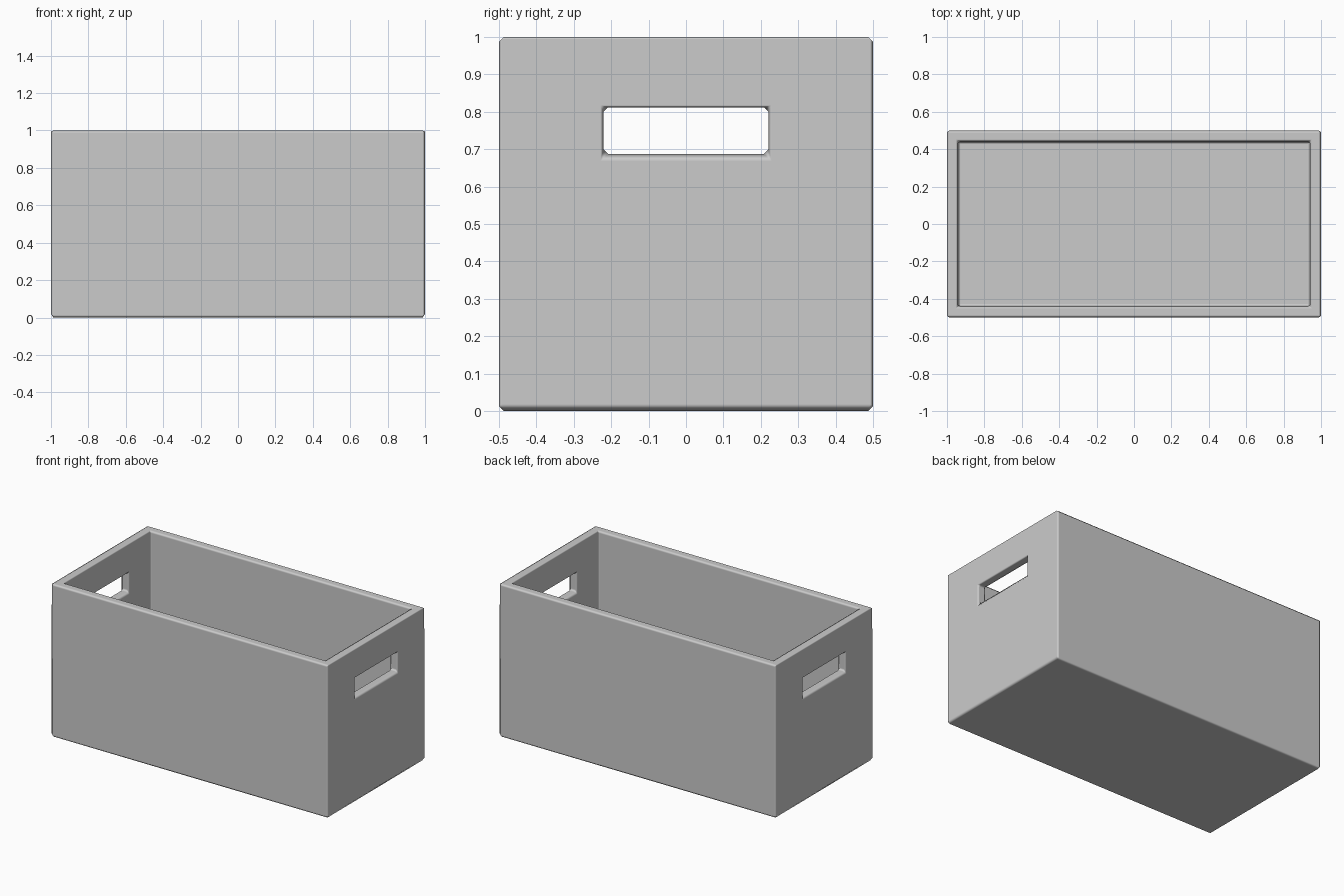
import bpy, bmesh, math
from mathutils import Vector

if "Cube" in bpy.data.objects:
    bpy.data.objects.remove(bpy.data.objects["Cube"])

WALL = 0.06
bm = bmesh.new()

# outer block, 2 x 1 x 1, standing on z = 0
bmesh.ops.create_cube(bm, size=1)
for v in bm.verts:
    v.co = Vector((v.co.x * 2, v.co.y, v.co.z + 0.5))

# hollow: inset the top, then push it down to the floor
bm.normal_update()
top = next(f for f in bm.faces if f.normal.z > 0.9)
bmesh.ops.inset_individual(bm, faces=[top], thickness=WALL, use_even_offset=True)
bm.normal_update()
new = bmesh.ops.extrude_face_region(bm, geom=[top])["geom"]
if top.is_valid:
    bmesh.ops.delete(bm, geom=[top], context='FACES_ONLY')
for v in [g for g in new if isinstance(g, bmesh.types.BMVert)]:
    v.co.z = WALL
bmesh.ops.recalc_face_normals(bm, faces=bm.faces)


def cut_frame(face):
    """Inset an end face to the handle rectangle and open it; return the rim."""
    bmesh.ops.inset_individual(bm, faces=[face], thickness=0.05, use_even_offset=True)
    mid = face.calc_center_median()
    for v in face.verts:
        v.co.y = math.copysign(0.221, v.co.y)
        v.co.z = 0.812 if v.co.z > mid.z else 0.687
    rim = list(face.edges)
    bmesh.ops.delete(bm, geom=[face], context='FACES_ONLY')
    return rim


# handle slots through both end walls
for side in (-1, 1):
    rims = []
    for x in (1, 1 - WALL):
        face = next(f for f in bm.faces
                    if all(abs(v.co.x - side * x) < 0.005 for v in f.verts))
        rims += cut_frame(face)
    bmesh.ops.bridge_loops(bm, edges=rims)
bmesh.ops.recalc_face_normals(bm, faces=bm.faces)

mesh = bpy.data.meshes.new("storage_box")
bm.to_mesh(mesh)
bm.free()
box = bpy.data.objects.new("storage_box", mesh)
bpy.context.collection.objects.link(box)

# softened edges
bevel = box.modifiers.new("edge_bevel", 'BEVEL')
bevel.width = 0.013
bevel.segments = 1
bevel.limit_method = 'ANGLE'
bevel.angle_limit = math.radians(30)
for p in mesh.polygons:
    p.use_smooth = True
bevel.harden_normals = True
